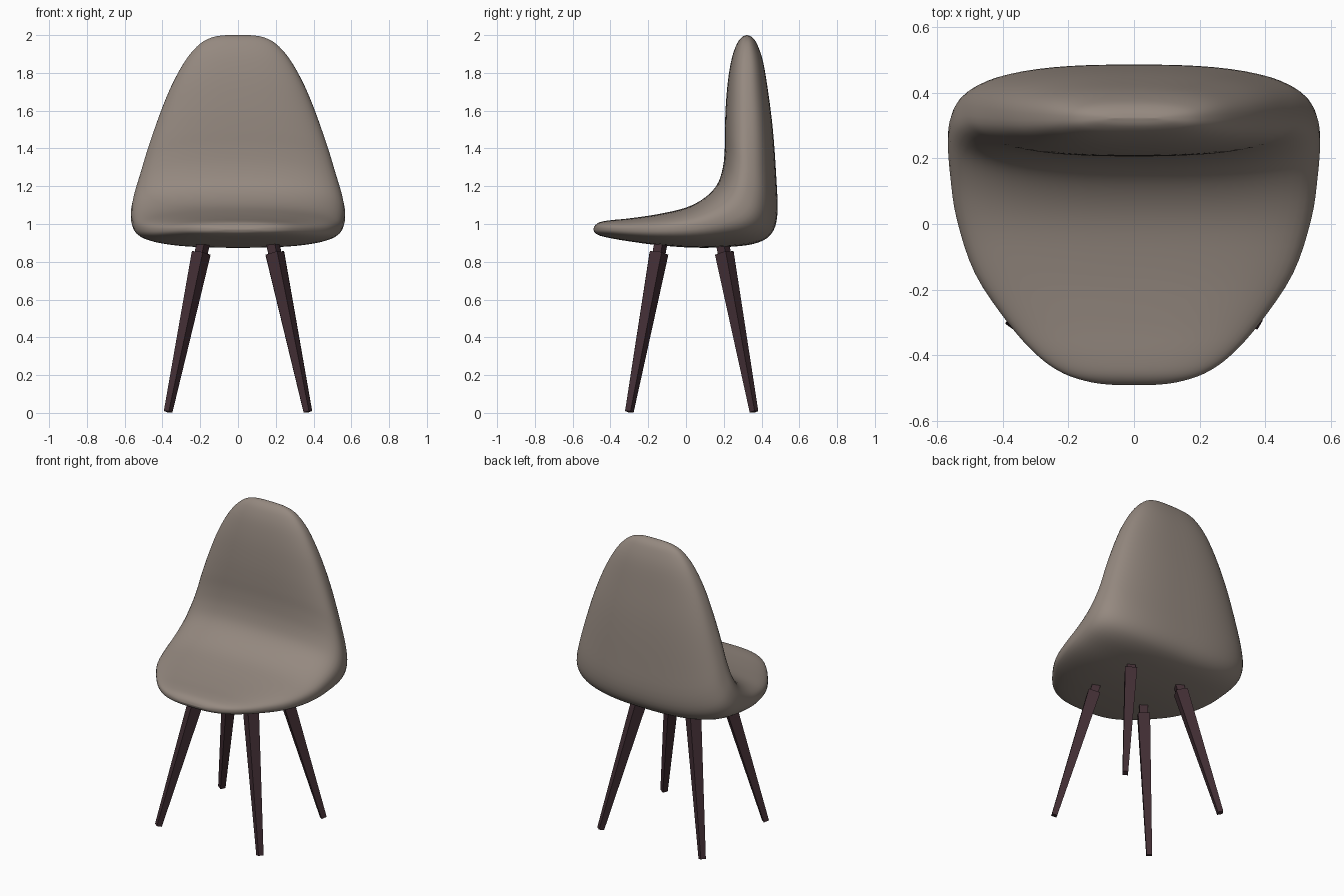
import bpy, bmesh, math
from mathutils import Vector, Matrix

cube = bpy.data.objects.get("Cube")
if cube:
    bpy.data.objects.remove(cube, do_unlink=True)


def material(name, color):
    m = bpy.data.materials.new(name)
    m.use_nodes = True
    m.diffuse_color = (*color, 1)
    m.node_tree.nodes["Principled BSDF"].inputs["Base Color"].default_value = (*color, 1)
    return m


fabric = material("taupe fabric", (0.30, 0.25, 0.215))
wood = material("dark wood", (0.055, 0.028, 0.035))


def make_object(name, bm, mat):
    bmesh.ops.recalc_face_normals(bm, faces=bm.faces)
    mesh = bpy.data.meshes.new(name)
    bm.to_mesh(mesh)
    bm.free()
    mesh.materials.append(mat)
    ob = bpy.data.objects.new(name, mesh)
    bpy.context.collection.objects.link(ob)
    return ob


def skin(bm, rings):
    """Join closed rings of points with quads and cap both ends."""
    loops = [[bm.verts.new(p) for p in ring] for ring in rings]
    n = len(loops[0])
    for a, b in zip(loops, loops[1:]):
        for i in range(n):
            j = (i + 1) % n
            bm.faces.new((a[i], a[j], b[j], b[i]))
    bm.faces.new(loops[0])
    bm.faces.new(loops[-1])


# Shell ribs from seat front to back top: inner y, inner z, outer y, outer z, half width
RIBS = [
    (-.490, .972, -.490, .970, .06),
    (-.482, .992, -.482, .953, .13),
    (-.455, 1.010, -.455, .938, .215),
    (-.40, 1.020, -.40, .925, .295),
    (-.30, 1.030, -.30, .908, .385),
    (-.15, 1.052, -.15, .888, .485),
    (.00, 1.087, .03, .875, .54),
    (.10, 1.14, .20, .877, .56),
    (.165, 1.21, .36, .895, .567),
    (.195, 1.30, .45, .945, .553),
    (.205, 1.40, .484, 1.05, .522),
    (.206, 1.50, .478, 1.25, .48),
    (.21, 1.62, .46, 1.50, .42),
    (.222, 1.76, .435, 1.70, .352),
    (.243, 1.88, .408, 1.86, .275),
    (.27, 1.955, .375, 1.955, .20),
    (.297, 1.99, .348, 1.99, .13),
    (.321, 2.0, .324, 2.0, .06),
]
STEPS, AROUND = 4, 56


def spline(points, i, t):
    """Catmull-Rom value between points i and i + 1."""
    last = len(points) - 1
    quad = [points[min(max(k, 0), last)] for k in range(i - 1, i + 3)]
    return [b + t / 2 * (c - a + t * (2 * a - 5 * b + 4 * c - d + t * (3 * (b - c) + d - a)))
            for a, b, c, d in zip(*quad)]


def power(v, e):
    return math.copysign(abs(v) ** e, v)


def rib_ring(rib):
    inner, outer, width = Vector((0, *rib[:2])), Vector((0, *rib[2:4])), rib[4]
    mid, half = (inner + outer) / 2, (inner - outer) / 2
    ring = []
    for k in range(AROUND):
        a = math.tau * (k + .5) / AROUND
        e = 2 / 2.6
        ring.append(mid + half * power(math.sin(a), e)
                    + Vector((width * power(math.cos(a), e), 0, 0)))
    return ring


stations = [spline(RIBS, i, s / STEPS) for i in range(len(RIBS) - 1) for s in range(STEPS)]
stations.append(RIBS[-1])
bm = bmesh.new()
skin(bm, [rib_ring(r) for r in stations])
shell = make_object("seat_shell", bm, fabric)
for poly in shell.data.polygons:
    poly.use_smooth = True


# Splayed legs: square tapered shaft with a narrower peg into the seat
def leg(name, sx, sy):
    foot = Vector((.37 * sx, .03 + .33 * sy, .006))
    top = Vector((.195 * sx, .03 + .173 * sy, .845))
    axis = (top - foot).normalized()
    turn = axis.to_track_quat('Z', 'Y').to_matrix() @ Matrix.Rotation(math.radians(12), 3, 'Z')

    def square(center, size):
        return [center + turn @ Vector((x * size / 2, y * size / 2, 0))
                for x, y in ((-1, -1), (1, -1), (1, 1), (-1, 1))]

    bm = bmesh.new()
    skin(bm, [square(foot, .033), square(top, .072), square(top, .05),
              square(top + axis * .08, .05)])
    make_object(name, bm, wood)


for side, sx in (("left", 1), ("right", -1)):
    for end, sy in (("front", -1), ("back", 1)):
        leg(f"{end}_{side}_leg", sx, sy)
